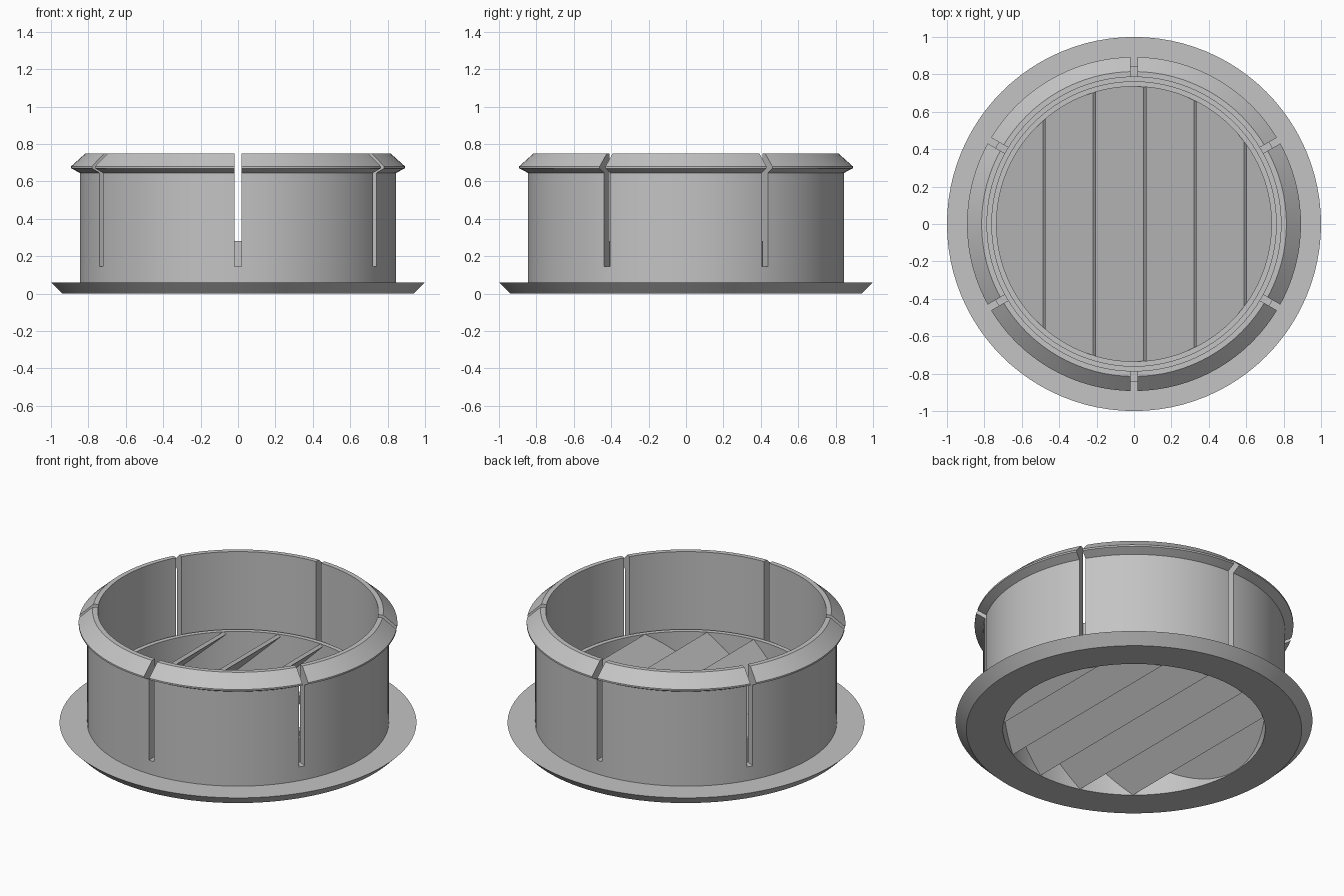
import bpy, bmesh
from math import cos, sin, pi, radians

if "Cube" in bpy.data.objects:
    bpy.data.objects.remove(bpy.data.objects["Cube"])

GREY = (0.55, 0.55, 0.55, 1)
grey = bpy.data.materials.new("plain grey")
grey.use_nodes = True
grey.diffuse_color = GREY
grey.node_tree.nodes["Principled BSDF"].inputs["Base Color"].default_value = GREY

SEGMENTS = 96
BORE = 0.735          # radius of the opening
RIM = 0.28            # height of the collar and slats


def add_object(name, bm):
    bmesh.ops.recalc_face_normals(bm, faces=bm.faces)
    mesh = bpy.data.meshes.new(name)
    bm.to_mesh(mesh)
    bm.free()
    mesh.materials.append(grey)
    obj = bpy.data.objects.new(name, mesh)
    bpy.context.collection.objects.link(obj)
    return obj


def activate(obj):
    bpy.ops.object.select_all(action="DESELECT")
    obj.select_set(True)
    bpy.context.view_layer.objects.active = obj


def smooth(obj):
    activate(obj)
    bpy.ops.object.shade_smooth_by_angle(angle=radians(25))


def lathe(name, profile):
    """Revolve a closed (radius, height) profile around z."""
    bm = bmesh.new()
    rings = []
    for i in range(SEGMENTS):
        a = 2 * pi * i / SEGMENTS
        rings.append([bm.verts.new((r * cos(a), r * sin(a), z)) for r, z in profile])
    n = len(profile)
    for i, ring in enumerate(rings):
        nxt = rings[(i + 1) % SEGMENTS]
        for j in range(n):
            k = (j + 1) % n
            bm.faces.new((ring[j], nxt[j], nxt[k], ring[k]))
    return add_object(name, bm)


def prism(name, section, half_length):
    """Extrude an (x, z) section along y."""
    bm = bmesh.new()
    face = bm.faces.new([bm.verts.new((x, -half_length, z)) for x, z in section])
    made = bmesh.ops.extrude_face_region(bm, geom=[face])["geom"]
    verts = [v for v in made if isinstance(v, bmesh.types.BMVert)]
    bmesh.ops.translate(bm, verts=verts, vec=(0, 2 * half_length, 0))
    return add_object(name, bm)


def cut(obj, cutter, operation):
    mod = obj.modifiers.new("cut", "BOOLEAN")
    mod.operation = operation
    mod.solver = "EXACT"
    mod.object = cutter
    activate(obj)
    bpy.ops.object.modifier_apply(modifier=mod.name)


def discard(obj):
    bpy.data.objects.remove(obj)


# Flange with a bevelled underside
flange = lathe("flange", [(BORE, 0), (0.94, 0), (1, 0.06), (BORE, 0.06)])

# Inner collar holding the slats
collar = lathe("inner_collar", [(BORE, 0.03), (0.763, 0.03), (0.763, RIM), (BORE, RIM)])

# Outer sleeve with a snap lip
sleeve = lathe("clip_sleeve", [
    (0.786, 0.04), (0.845, 0.04), (0.845, 0.645), (0.893, 0.67),
    (0.893, 0.68), (0.815, 0.75), (0.786, 0.75)])

# Six slots that split the sleeve into spring tabs
w = 0.018
for i in range(3):
    slot = prism("slot_cutter", [(-w, 0.145), (w, 0.145), (w, 1), (-w, 1)], 1.2)
    slot.hide_render = True
    slot.rotation_euler.z = i * pi / 3
    bpy.context.view_layer.update()
    cut(sleeve, slot, "DIFFERENCE")
    discard(slot)

# Tilted slats, trimmed to the round opening
bm = bmesh.new()
bmesh.ops.create_cone(bm, cap_ends=True, segments=SEGMENTS,
                      radius1=BORE + 0.004, radius2=BORE + 0.004, depth=2)
trim = add_object("trim_cylinder", bm)
trim.hide_render = True
t = 0.0145
run = 0.265
for i in range(6):
    x = 0.051 + (i - 2) * 0.269
    section = [(x, RIM), (x + t, RIM - t),
               (x + t - run, RIM - t - run), (x - run, RIM - run)]
    slat = prism(f"slat_{i + 1}", section, 1)
    cut(slat, trim, "INTERSECT")
discard(trim)

for part in (flange, collar, sleeve):
    smooth(part)
